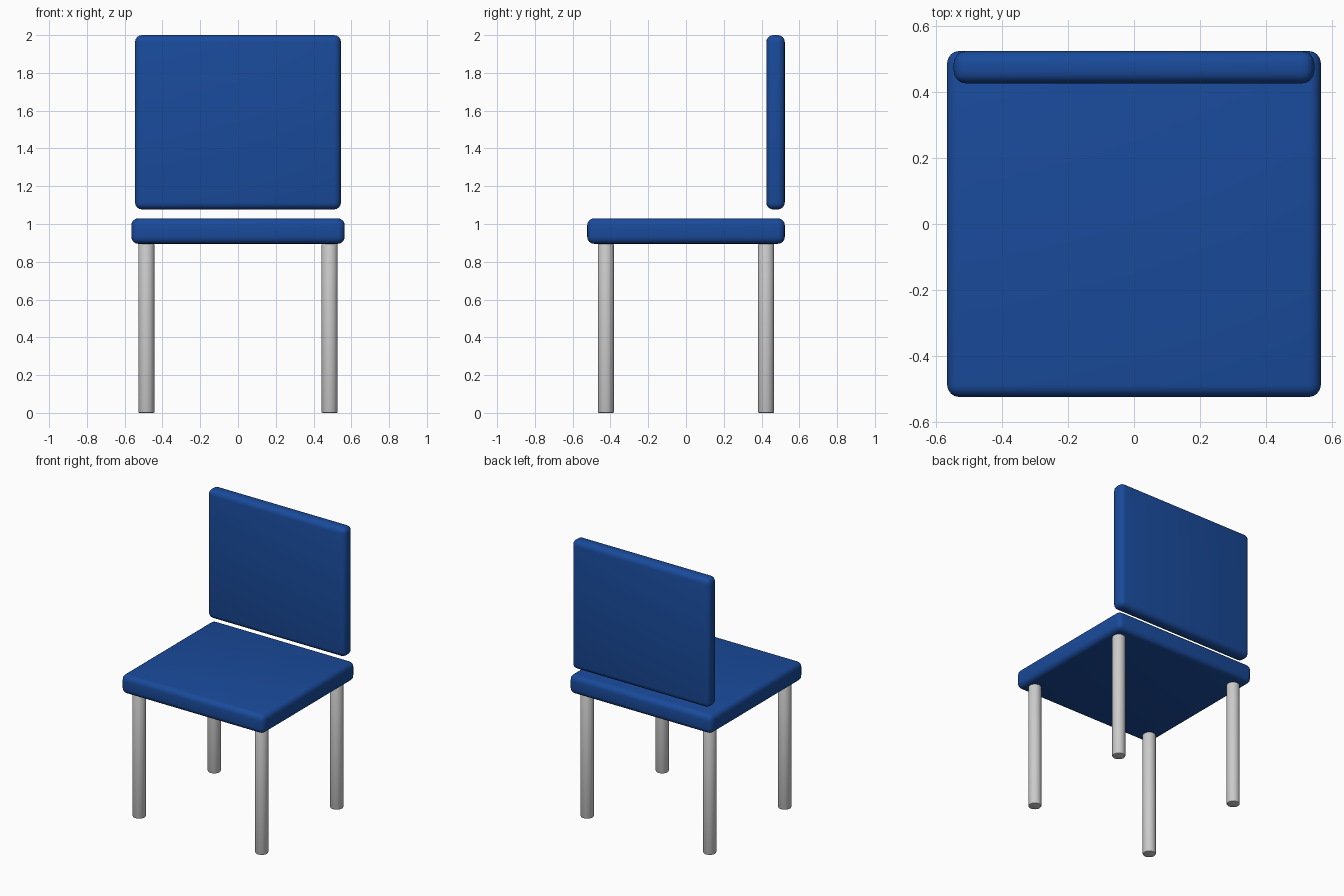
import bpy
from math import radians

if "Cube" in bpy.data.objects:
    bpy.data.objects.remove(bpy.data.objects["Cube"])

blue = bpy.data.materials.new("blue_upholstery")
blue.diffuse_color = (0.01, 0.07, 0.33, 1)
blue.use_nodes = True
blue.node_tree.nodes["Principled BSDF"].inputs["Base Color"].default_value = blue.diffuse_color


def finish(obj, name, width, segments):
    """Round the edges and shade smooth."""
    obj.name = name
    bpy.ops.object.transform_apply(location=False, rotation=False, scale=True)
    bevel = obj.modifiers.new("rounded_edges", 'BEVEL')
    bevel.width = width
    bevel.segments = segments
    bevel.limit_method = 'ANGLE'
    bevel.angle_limit = radians(40)
    bpy.ops.object.modifier_apply(modifier=bevel.name)
    bpy.ops.object.shade_smooth_by_angle(angle=radians(35))


def cushion(name, low, high):
    """Rounded blue slab between two opposite corners."""
    centre = [(a + b) / 2 for a, b in zip(low, high)]
    bpy.ops.mesh.primitive_cube_add(size=1, location=centre)
    obj = bpy.context.object
    obj.scale = [b - a for a, b in zip(low, high)]
    finish(obj, name, 0.037, 4)
    obj.data.materials.append(blue)


# Upholstered seat and separate backrest panel
cushion("seat", (-0.565, -0.523, 0.895), (0.565, 0.523, 1.03))
cushion("backrest", (-0.545, 0.425, 1.077), (0.545, 0.523, 2.0))

# Four round legs, slightly softened at the ends
LEG_HEIGHT = 0.895
for side, sx in (("left", -1), ("right", 1)):
    for end, sy in (("front", -1), ("back", 1)):
        bpy.ops.mesh.primitive_cylinder_add(
            vertices=32, radius=0.043, depth=LEG_HEIGHT,
            location=(sx * 0.485, sy * 0.424, LEG_HEIGHT / 2))
        finish(bpy.context.object, f"{end}_{side}_leg", 0.006, 2)
